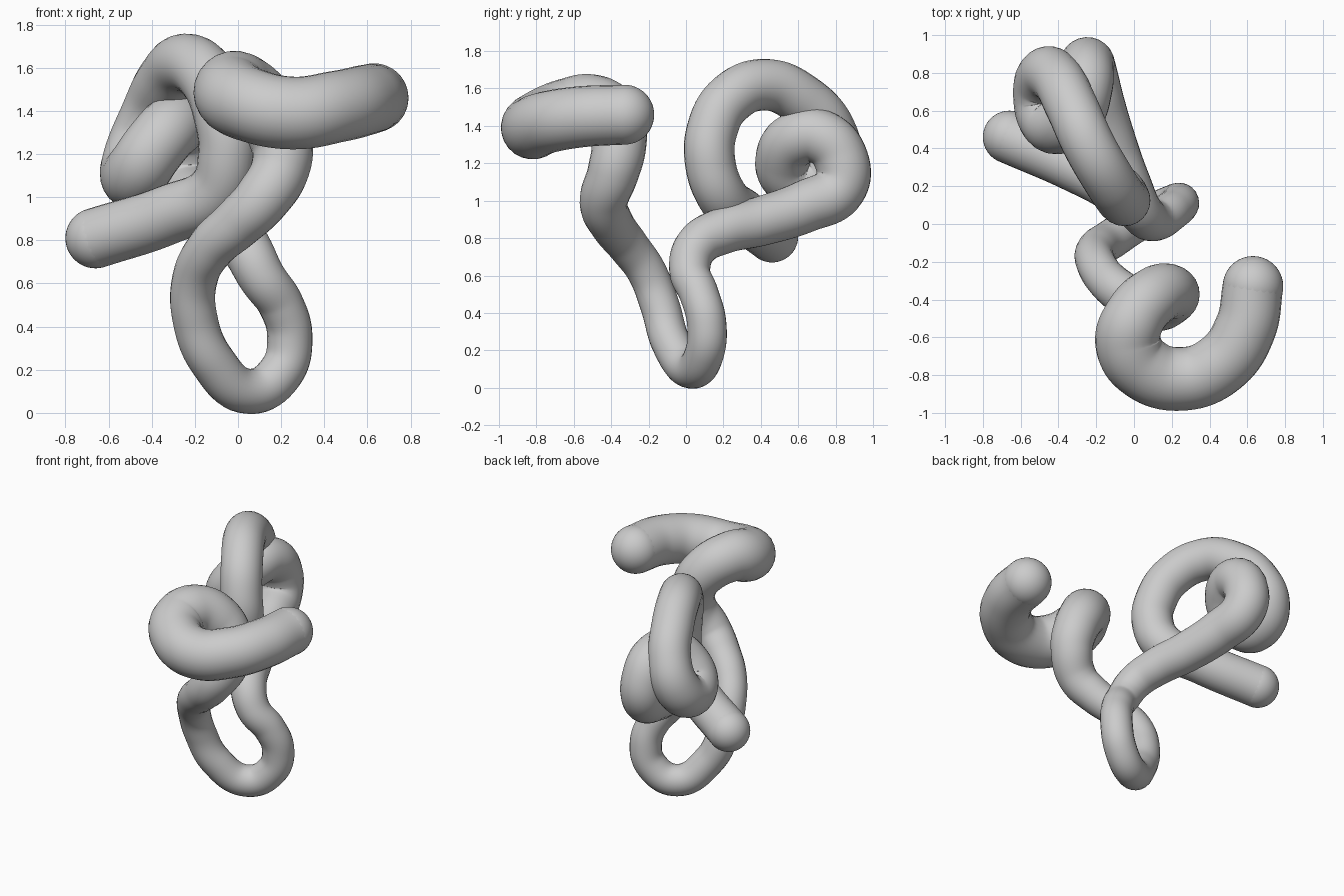
import bpy
from mathutils import Vector

default_cube = bpy.data.objects.get("Cube")
if default_cube:
    bpy.data.objects.remove(default_cube, do_unlink=True)

# One plain grey for the whole sculpture
grey = bpy.data.materials.new("plain_grey")
grey.use_nodes = True
colour = (0.6, 0.6, 0.6, 1)
grey.diffuse_color = colour
grey.node_tree.nodes["Principled BSDF"].inputs["Base Color"].default_value = colour

# Centreline sections in hundredths of a unit
front_hook = [(63, -33, 146), (59, -55, 145), (46, -74, 142), (25, -82, 139),
              (5, -76, 143), (-3, -63, 148)]
hook_descent = [(0, -50, 151), (11, -38, 143), (19, -36, 129), (20, -39, 115),
                (11, -44, 99), (0, -40, 88), (-13, -31, 76)]
low_loop = [(-20, -21, 62), (-20, -14, 44), (-12, -8, 24), (5, 3, 10),
            (20, 10, 19), (24, 11, 35), (20, 7, 50)]
rear_rise = [(11, 2, 63), (4, 6, 76), (-3, 20, 84), (-11, 40, 89), (-19, 64, 97)]
rear_curl = [(-24, 82, 107), (-25, 83, 122), (-26, 72, 134), (-30, 59, 133),
             (-39, 52, 123), (-46, 55, 113), (-49, 67, 110), (-47, 78, 120)]
high_arch = [(-41, 77, 137), (-33, 62, 154), (-24, 42, 162), (-13, 23, 154),
             (-7, 14, 138), (-5, 13, 120)]
side_tail = [(-10, 19, 103), (-32, 31, 92), (-66, 46, 81)]

# Each section runs from one tube radius to another
sections = [
    (front_hook, 0.16, 0.175),
    (hook_descent, 0.165, 0.11),
    (low_loop, 0.105, 0.105),
    (rear_rise, 0.11, 0.14),
    (rear_curl, 0.145, 0.15),
    (high_arch, 0.14, 0.135),
    (side_tail, 0.135, 0.14),
]


def centreline():
    """Return every path point with its tube radius."""
    path = []
    for points, first, last in sections:
        for i, point in enumerate(points):
            blend = i / (len(points) - 1)
            path.append((Vector(point) / 100, first + (last - first) * blend))
    return path


def finish(obj, name):
    """Name, colour and smooth a part."""
    obj.name = name
    obj.data.materials.clear()
    obj.data.materials.append(grey)
    for polygon in obj.data.polygons:
        polygon.use_smooth = True


def sweep_tube(path, name):
    """Sweep a round section of varying radius along the path."""
    curve = bpy.data.curves.new(name, "CURVE")
    curve.dimensions = "3D"
    curve.twist_mode = "MINIMUM"
    curve.resolution_u = 10
    curve.bevel_depth = 1.0
    curve.bevel_resolution = 10
    spline = curve.splines.new("BEZIER")
    spline.radius_interpolation = "CARDINAL"
    spline.bezier_points.add(len(path) - 1)
    for knot, (position, radius) in zip(spline.bezier_points, path):
        knot.co = position
        knot.radius = radius
        knot.handle_left_type = "AUTO"
        knot.handle_right_type = "AUTO"
    obj = bpy.data.objects.new(name, curve)
    bpy.context.collection.objects.link(obj)
    bpy.context.view_layer.update()
    bpy.ops.object.select_all(action="DESELECT")
    obj.select_set(True)
    bpy.context.view_layer.objects.active = obj
    bpy.ops.object.convert(target="MESH")
    finish(bpy.context.object, name)


def round_cap(end, name):
    """Close a tube end with a ball of the same radius."""
    position, radius = end
    bpy.ops.mesh.primitive_uv_sphere_add(
        segments=40, ring_count=24, radius=radius, location=position)
    finish(bpy.context.object, name)


# Winding tube and its two rounded ends
path = centreline()
sweep_tube(path, "winding_tube")
round_cap(path[0], "hook_end_cap")
round_cap(path[-1], "tail_end_cap")
